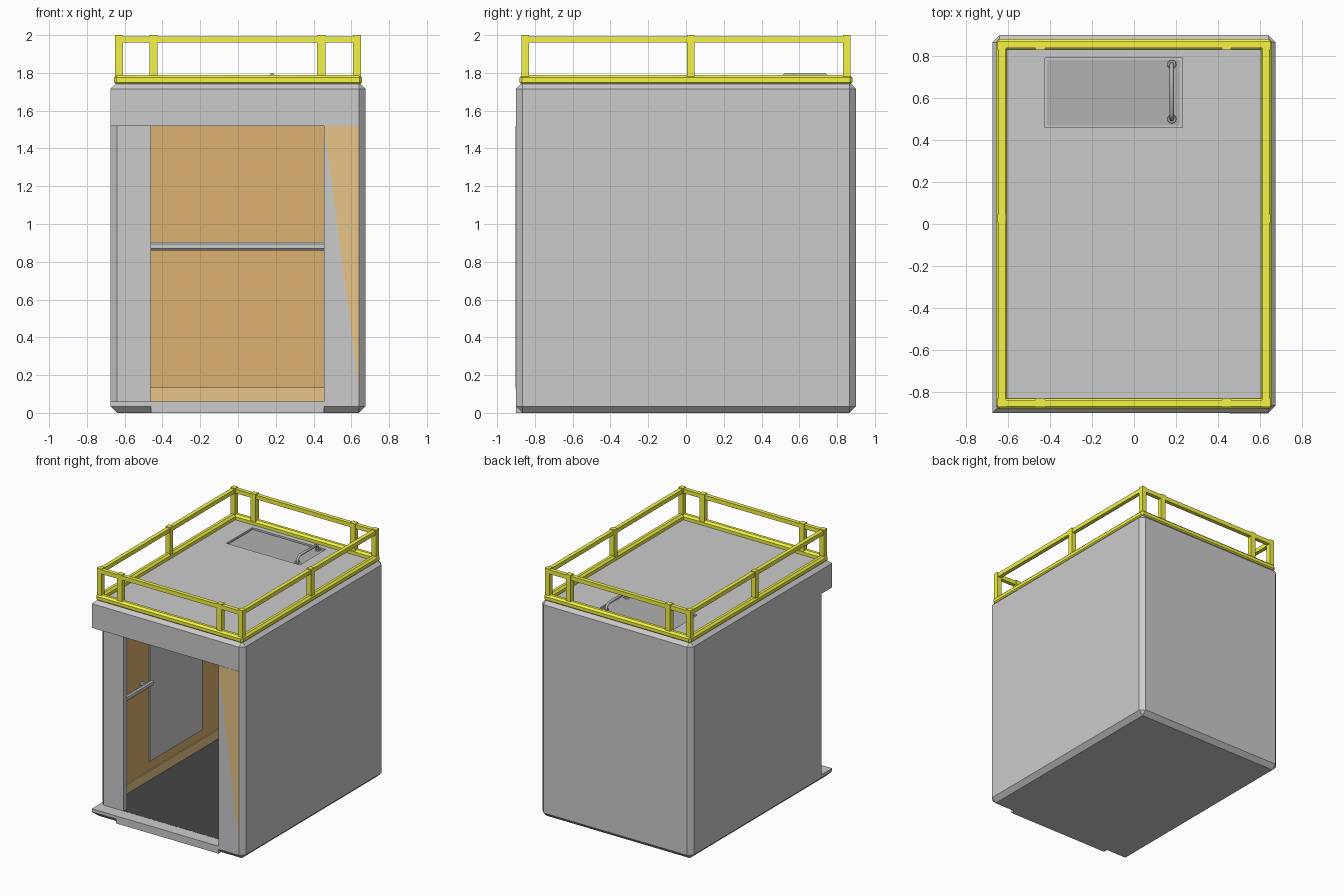
import bpy, bmesh
from mathutils import Vector

if "Cube" in bpy.data.objects:
    bpy.data.objects.remove(bpy.data.objects["Cube"])


def material(name, rgb):
    m = bpy.data.materials.new(name)
    m.diffuse_color = (*rgb, 1)
    m.use_nodes = True
    m.node_tree.nodes["Principled BSDF"].inputs["Base Color"].default_value = m.diffuse_color
    return m


YELLOW = material("yellow_paint", (0.9, 0.9, 0.06))
BROWN = material("brown_lining", (0.72, 0.44, 0.16))
TAN = material("tan_trim", (0.80, 0.56, 0.25))
DARK = material("dark_grey", (0.44, 0.44, 0.44))
BLACK = material("black_floor", (0.06, 0.06, 0.06))


def finish(name, bm, mat=None):
    bmesh.ops.recalc_face_normals(bm, faces=bm.faces)
    me = bpy.data.meshes.new(name)
    bm.to_mesh(me)
    bm.free()
    ob = bpy.data.objects.new(name, me)
    bpy.context.collection.objects.link(ob)
    if mat:
        me.materials.append(mat)
    return ob


def box(name, x, y, z, mat=None, bevel=0, keep=lambda e: True):
    bm = bmesh.new()
    bmesh.ops.create_cube(bm, size=1)
    for v in bm.verts:
        v.co = Vector([r[0] if c < 0 else r[1] for c, r in zip(v.co, (x, y, z))])
    if bevel:
        bmesh.ops.bevel(bm, geom=[e for e in bm.edges if keep(e)], offset=bevel,
                        segments=1, affect='EDGES')
    return finish(name, bm, mat)


def extrude(name, pts, vec, mat=None):
    bm = bmesh.new()
    f = bm.faces.new([bm.verts.new(p) for p in pts])
    r = bmesh.ops.extrude_face_region(bm, geom=[f])
    bmesh.ops.translate(bm, vec=vec, verts=[g for g in r["geom"] if isinstance(g, bmesh.types.BMVert)])
    return finish(name, bm, mat)


def cut(target, cutter):
    bpy.context.view_layer.objects.active = target
    m = target.modifiers.new("cut", 'BOOLEAN')
    m.operation, m.solver, m.object = 'DIFFERENCE', 'EXACT', cutter
    bpy.ops.object.modifier_apply(modifier=m.name)
    bpy.data.objects.remove(cutter)


# Cabin shell: chamfered everywhere except the front left upright
cabin = box("cabin_shell", (-0.675, 0.675), (-0.9, 0.9), (0, 1.75), None, 0.035,
            lambda e: not all(v.co.x < 0 and v.co.y < 0 for v in e.verts))
cut(cabin, box("interior_cutter", (-0.63, 0.63), (-0.76, 0.86), (0.05, 1.70)))
# Set-back front left panel and doorway
cut(cabin, extrude("recess_cutter", [(-0.8, -1, 0.06), (0.455, -1, 0.06), (0.455, -0.8, 0.06),
                                     (-0.64, -0.8, 0.06), (-0.8, -0.64, 0.06)], (0, 0, 1.46)))
cut(cabin, box("door_cutter", (-0.46, 0.455), (-1, -0.7), (0.06, 1.52)))
# Roof hatch pocket
cut(cabin, box("hatch_cutter", (-0.425, 0.23), (0.46, 0.79), (1.735, 1.8)))

# Door sill and front trim wedge
box("door_sill", (-0.46, 0.455), (-0.9, -0.84), (0, 0.045))
extrude("front_trim_wedge", [(0.455, -0.9, 1.52), (0.64, -0.9, 1.52), (0.64, -0.9, 0.13)],
        (0, -0.002, 0), TAN)

# Interior linings, skirting and floor
box("floor", (-0.63, 0.63), (-0.76, 0.86), (0.045, 0.061), BLACK)
box("floor_threshold", (-0.46, 0.455), (-0.8, -0.76), (0.045, 0.061), BLACK)
box("back_lining", (-0.63, 0.63), (0.85, 0.862), (0.06, 1.70), BROWN)
box("back_skirting", (-0.62, 0.62), (0.84, 0.85), (0.06, 0.135), TAN)
for side, s in (("left", -1), ("right", 1)):
    box(side + "_lining", sorted((s * 0.62, s * 0.632)), (-0.76, 0.85), (0.06, 1.70), BROWN)
    box(side + "_skirting", sorted((s * 0.61, s * 0.62)), (-0.76, 0.84), (0.06, 0.135), TAN)

# Left wall panel and handrails
box("wall_panel", (-0.62, -0.61), (-0.25, 0.42), (0.21, 1.55))
box("back_handrail", (-0.57, 0.57), (0.77, 0.80), (0.86, 0.905), None, 0.01)
for name, x, a, b in (("left_front_handrail", -0.555, -0.72, -0.295),
                      ("left_rear_handrail", -0.555, 0.46, 0.77),
                      ("right_handrail", 0.555, -0.72, 0.77)):
    box(name, (x - 0.015, x + 0.015), (a, b), (0.86, 0.905), None, 0.01)
    for y in (a + 0.06, b - 0.06):
        box(name + "_bracket", sorted((x, 0.625 * (1 if x > 0 else -1))), (y - 0.01, y + 0.01),
            (0.87, 0.89))
for x in (-0.45, 0.45):
    box("back_handrail_bracket", (x - 0.01, x + 0.01), (0.79, 0.855), (0.87, 0.89))

# Roof hatch lid with handle
box("hatch_lid", (-0.415, 0.22), (0.47, 0.78), (1.73, 1.742), DARK)
cu = bpy.data.curves.new("hatch_handle", 'CURVE')
cu.dimensions, cu.bevel_depth, cu.bevel_resolution, cu.use_fill_caps = '3D', 0.011, 1, True
path = [(0.5, 1.74), (0.5, 1.765), (0.525, 1.789), (0.735, 1.789), (0.76, 1.765), (0.76, 1.74)]
sp = cu.splines.new('POLY')
sp.points.add(len(path) - 1)
for p, (y, z) in zip(sp.points, path):
    p.co = (0.18, y, z, 1)
cu.materials.append(DARK)
bpy.context.collection.objects.link(bpy.data.objects.new("hatch_handle", cu))
for y in (0.5, 0.76):
    bm = bmesh.new()
    bmesh.ops.create_cone(bm, cap_ends=True, segments=12, radius1=0.022, radius2=0.02, depth=0.01)
    bmesh.ops.translate(bm, vec=(0.18, y, 1.746), verts=bm.verts)
    finish("handle_foot", bm, DARK)

# Roof guard rail: kick rail, top rail and posts
for s in (-1, 1):
    for name, xo, yo, w, z, bev in (("kick_rail", 0.657, 0.882, 0.052, (1.735, 1.79), 0.015),
                                    ("top_rail", 0.645, 0.87, 0.032, (1.96, 1.993), 0)):
        box("side_" + name, sorted((s * xo, s * (xo - w))), (-yo, yo), z, YELLOW, bev)
        box("end_" + name, (-xo, xo), sorted((s * yo, s * (yo - w))), z, YELLOW, bev)
    for y in (-0.852, 0.025, 0.852):
        x = s * 0.63
        box("side_post", (x - 0.02, x + 0.02), (y - 0.02, y + 0.02), (1.76, 2.0), YELLOW)
    for x in (-0.447, 0.441):
        y = s * 0.852
        box("end_post", (x - 0.022, x + 0.022), (y - 0.02, y + 0.02), (1.76, 2.0), YELLOW)
